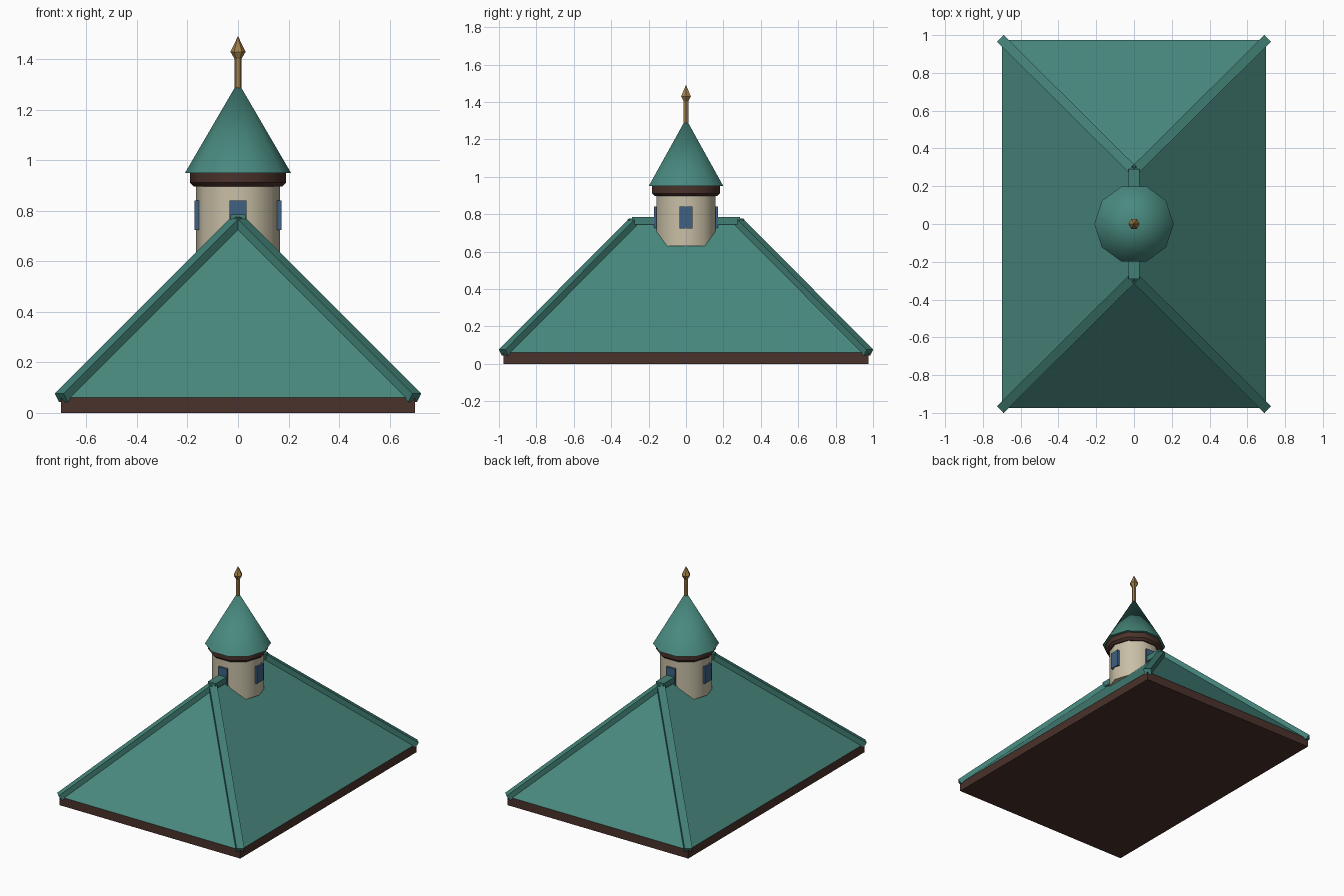
import bpy, bmesh, math
from mathutils import Vector, Matrix

if "Cube" in bpy.data.objects:
    bpy.data.objects.remove(bpy.data.objects["Cube"])


def material(name, rgb):
    m = bpy.data.materials.new(name)
    m.diffuse_color = (*rgb, 1)
    m.use_nodes = True
    m.node_tree.nodes["Principled BSDF"].inputs["Base Color"].default_value = m.diffuse_color
    return m


TEAL = material("teal roof", (0.065, 0.25, 0.21))
CAP = material("dark teal cap", (0.054, 0.215, 0.18))
BROWN = material("dark brown trim", (0.07, 0.032, 0.024))
CREAM = material("cream wall", (0.58, 0.52, 0.38))
BLUE = material("blue window", (0.05, 0.12, 0.22))
GOLD = material("gold", (0.36, 0.21, 0.065))


def finish(name, bm, mat, smooth=False):
    bmesh.ops.recalc_face_normals(bm, faces=bm.faces)
    me = bpy.data.meshes.new(name)
    bm.to_mesh(me)
    bm.free()
    me.materials.append(mat)
    ob = bpy.data.objects.new(name, me)
    bpy.context.collection.objects.link(ob)
    if smooth:
        bpy.ops.object.select_all(action='DESELECT')
        bpy.context.view_layer.objects.active = ob
        ob.select_set(True)
        bpy.ops.object.shade_smooth_by_angle(angle=math.radians(40))
    return ob


def box(name, size, mat, matrix):
    bm = bmesh.new()
    bmesh.ops.create_cube(bm, size=1)
    bmesh.ops.scale(bm, vec=size, verts=bm.verts)
    bmesh.ops.transform(bm, matrix=matrix, verts=bm.verts)
    return finish(name, bm, mat)


def lathe(name, profile, sides, mat, smooth=False):
    """Closed solid from (radius, z) points; first corner lies on +x."""
    bm = bmesh.new()
    rings = []
    for r, z in profile:
        if r == 0:
            rings.append([bm.verts.new((0, 0, z))] * sides)
        else:
            rings.append([bm.verts.new((r * math.cos(math.tau * i / sides),
                                        r * math.sin(math.tau * i / sides), z))
                          for i in range(sides)])
    for a, b in zip(rings, rings[1:]):
        for i in range(sides):
            j = (i + 1) % sides
            quad = list(dict.fromkeys((a[i], a[j], b[j], b[i])))
            bm.faces.new(quad)
    for (r, z), ring in ((profile[0], rings[0]), (profile[-1], rings[-1])):
        if r:
            bm.faces.new(ring)
    return finish(name, bm, mat, smooth)


HX, HY, EAVE, TOP, RIDGE = 0.70, 0.975, 0.06, 0.76, 0.28

# Eave board under the roof
box("eave_board", (2 * HX, 2 * HY, EAVE), BROWN, Matrix.Translation((0, 0, EAVE / 2)))

# Hipped roof
bm = bmesh.new()
c = [bm.verts.new((x, y, EAVE)) for x, y in ((-HX, -HY), (HX, -HY), (HX, HY), (-HX, HY))]
f, b = (bm.verts.new((0, y, TOP)) for y in (-RIDGE, RIDGE))
for face in ((c[0], c[1], f), (c[1], c[2], b, f), (c[2], c[3], b), (c[3], c[0], f, b), c):
    bm.faces.new(face)
finish("hipped_roof", bm, TEAL)

# Ridge cap and four hip caps
box("ridge_cap", (0.06, 2 * RIDGE + 0.02, 0.04), CAP, Matrix.Translation((0, 0, 0.765)))
for sx, nx in ((-1, "left"), (1, "right")):
    for sy, ny in ((-1, "front"), (1, "back")):
        lo, hi = Vector((sx * HX, sy * HY, EAVE)), Vector((0, sy * RIDGE, TOP))
        along = (hi - lo).normalized()
        side = Vector((0, 0, 1)).cross(along).normalized()
        up = along.cross(side)
        rot = Matrix((along, side, up)).transposed().to_4x4()
        box(f"hip_cap_{ny}_{nx}", ((hi - lo).length, 0.05, 0.04), CAP,
            Matrix.Translation((lo + hi) / 2) @ rot)

# Turret: wall, trim band, cone roof
lathe("turret_wall", [(0.166, 0.63), (0.166, 0.92)], 10, CREAM, True)
lathe("turret_band", [(0.175, 0.897), (0.19, 0.912), (0.19, 0.951)], 10, BROWN, True)
lathe("turret_cone", [(0.21, 0.95), (0, 1.31)], 10, TEAL, True)

# Windows on four sides
for i, n in enumerate(("right", "back", "left", "front")):
    box(f"window_{n}", (0.022, 0.068, 0.118), BLUE,
        Matrix.Rotation(i * math.pi / 2, 4, 'Z') @ Matrix.Translation((0.161, 0, 0.783)))

# Finial: rod and spear tip
lathe("finial_rod", [(0.014, 1.27), (0.014, 1.42)], 6, GOLD)
lathe("finial_tip", [(0.014, 1.402), (0.03, 1.43), (0, 1.492)], 6, GOLD)
